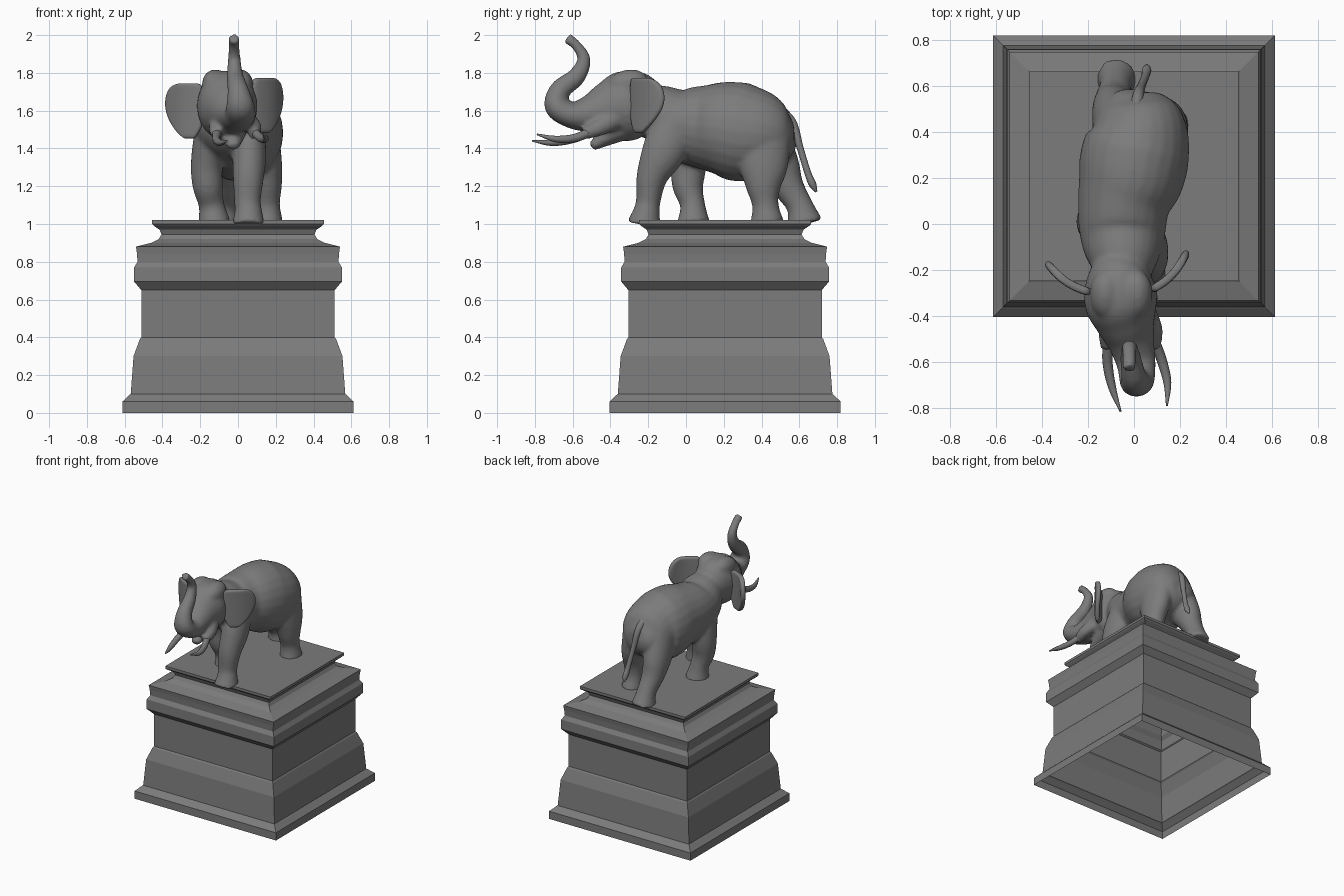
import bpy
import bmesh
import math
from mathutils import Vector

cube = bpy.data.objects.get("Cube")
if cube:
    bpy.data.objects.remove(cube, do_unlink=True)

stone = bpy.data.materials.new("grey_stone")
stone.use_nodes = True
stone.diffuse_color = (0.2, 0.2, 0.2, 1)
bsdf = next(n for n in stone.node_tree.nodes if n.type == "BSDF_PRINCIPLED")
bsdf.inputs["Base Color"].default_value = stone.diffuse_color


def finish(bm, name, smooth=True):
    """Turn a bmesh into a named object in the scene."""
    bmesh.ops.recalc_face_normals(bm, faces=bm.faces)
    for face in bm.faces:
        face.smooth = smooth
    mesh = bpy.data.meshes.new(name)
    bm.to_mesh(mesh)
    bm.free()
    mesh.materials.append(stone)
    obj = bpy.data.objects.new(name, mesh)
    bpy.context.collection.objects.link(obj)
    return obj


def spline(stations, steps):
    """Smooth curve through stations of x, y, z, half width, half depth."""
    pts = [Vector(s) for s in stations]
    pts = [pts[0] * 2 - pts[1]] + pts + [pts[-1] * 2 - pts[-2]]
    out = []
    for a, b, c, d in zip(pts, pts[1:], pts[2:], pts[3:]):
        for i in range(steps):
            t = i / steps
            out.append((b * 2 + (c - a) * t + (a * 2 - b * 5 + c * 4 - d) * t ** 2
                        + (b * 3 - a - c * 3 + d) * t ** 3) / 2)
    return out + [pts[-2]]


def bridge(bm, rings):
    n = len(rings[0])
    for r, s in zip(rings, rings[1:]):
        for k in range(n):
            bm.faces.new((r[k], r[(k + 1) % n], s[(k + 1) % n], s[k]))


def loft(bm, stations, sides=24, steps=5):
    """Closed tube with elliptical sections along a smooth path."""
    path = spline(stations, steps)
    rings = []
    for i, p in enumerate(path):
        tangent = (path[min(i + 1, len(path) - 1)].to_3d()
                   - path[max(i - 1, 0)].to_3d()).normalized()
        side = Vector((1, 0, 0))
        side = (side - tangent * side.dot(tangent)).normalized()
        up = tangent.cross(side)
        ring = []
        for k in range(sides):
            a = math.tau * k / sides
            ring.append(bm.verts.new(p.to_3d() + side * (math.cos(a) * max(p[3], 0.003))
                                     + up * (math.sin(a) * max(p[4], 0.003))))
        rings.append(ring)
    bridge(bm, rings)
    bm.faces.new(rings[0])
    bm.faces.new(rings[-1])


# Pedestal: square moulding profile (half width, height), open underneath
profile = [(.612, 0), (.612, .06), (.575, .095), (.568, .1), (.553, .3), (.52, .39),
           (.512, .4), (.512, .65), (.55, .695), (.55, .77), (.532, .8), (.535, .845),
           (.54, .88), (.46, .9), (.42, .92), (.405, .945), (.415, .97), (.445, .99),
           (.455, 1), (.455, 1.02)]
bm = bmesh.new()
rings = [[bm.verts.new((sx * w, .207 + sy * w, z))
          for sx, sy in ((-1, -1), (1, -1), (1, 1), (-1, 1))] for w, z in profile]
bridge(bm, rings)
bm.faces.new(rings[-1])
finish(bm, "pedestal", smooth=False)

# Elephant masses, fused into one skin
torso = [(-.04, -.24, 1.61, .11, .12), (-.045, -.15, 1.585, .155, .155),
         (-.05, -.05, 1.535, .185, .19), (-.045, .08, 1.515, .2, .22),
         (-.015, .2, 1.505, .23, .25), (.005, .3, 1.485, .235, .262),
         (.02, .4, 1.475, .215, .23), (.005, .5, 1.455, .17, .165),
         (-.005, .56, 1.45, .1, .09), (-.005, .585, 1.45, .03, .03)]
head_and_trunk = [(-.05, -.15, 1.62, .1, .1), (-.06, -.24, 1.635, .145, .17),
                  (-.055, -.34, 1.62, .16, .185), (-.035, -.43, 1.6, .13, .145),
                  (-.01, -.52, 1.58, .1, .1), (.01, -.61, 1.578, .085, .07),
                  (.012, -.685, 1.625, .075, .065), (0, -.665, 1.71, .056, .056),
                  (-.015, -.58, 1.78, .045, .048), (-.02, -.54, 1.87, .034, .036),
                  (-.02, -.58, 1.945, .029, .027), (-.02, -.63, 1.985, .03, .03)]
jaw = [(-.05, -.28, 1.52, .1, .06), (-.035, -.4, 1.47, .075, .05),
       (-.02, -.5, 1.41, .03, .025)]
front_left_leg = [(.05, -.05, 1.54, .08, .12), (.06, -.12, 1.38, .09, .115),
                  (.055, -.18, 1.25, .082, .083), (.05, -.2, 1.12, .07, .065),
                  (.055, -.21, 1.06, .074, .072), (.055, -.222, .995, .088, .092)]
front_right_leg = [(-.14, -.01, 1.5, .09, .13), (-.165, .01, 1.32, .085, .1),
                   (-.16, .01, 1.2, .08, .082), (-.14, .035, 1.1, .068, .066),
                   (-.125, .04, 1, .088, .09)]
hind_left_leg = [(.11, .4, 1.47, .11, .16), (.145, .41, 1.3, .09, .13),
                 (.155, .41, 1.2, .077, .095), (.155, .42, 1.1, .067, .07),
                 (.16, .43, 1, .08, .092)]
hind_right_leg = [(-.07, .4, 1.46, .11, .15), (-.09, .49, 1.3, .092, .115),
                  (-.09, .54, 1.2, .08, .085), (-.08, .6, 1.1, .069, .07),
                  (-.075, .63, 1, .087, .097)]
bm = bmesh.new()
for part in (torso, head_and_trunk, jaw, front_left_leg, front_right_leg,
             hind_left_leg, hind_right_leg):
    loft(bm, part)
for side in (-1, 1):
    # Skull lobe, then the swollen root that holds the tusk
    x = -.055 + side * .065
    loft(bm, [(x, -.2, 1.72, .02, .02), (x, -.26, 1.745, .065, .07),
              (x, -.35, 1.73, .065, .07), (x, -.42, 1.69, .02, .02)])
    x = -.015 + side * .1
    loft(bm, [(x - side * .03, -.38, 1.55, .04, .05), (x, -.46, 1.51, .04, .045),
              (x, -.54, 1.475, .03, .03)])
body = finish(bm, "elephant_body")
remesh = body.modifiers.new("fuse", "REMESH")
remesh.mode = "VOXEL"
remesh.voxel_size = 0.012
remesh.use_smooth_shade = True
relax = body.modifiers.new("relax", "SMOOTH")
relax.factor = 0.5
relax.iterations = 6

# Tusks
tusks = {"right_tusk": [(-.11, -.5, 1.49, .024, .024), (-.115, -.6, 1.45, .022, .022),
                        (-.095, -.71, 1.43, .017, .017), (-.058, -.815, 1.44, .004, .004)],
         "left_tusk": [(.085, -.5, 1.49, .024, .024), (.12, -.59, 1.455, .022, .022),
                       (.145, -.69, 1.45, .017, .017), (.143, -.79, 1.475, .004, .004)]}
for name, path in tusks.items():
    bm = bmesh.new()
    loft(bm, path, sides=12)
    finish(bm, name)

# Tail with a tuft
bm = bmesh.new()
loft(bm, [(.01, .5, 1.6, .03, .03), (.02, .565, 1.53, .024, .024),
          (.035, .605, 1.4, .018, .018), (.05, .645, 1.27, .018, .018),
          (.055, .67, 1.21, .02, .02), (.055, .69, 1.17, .006, .006)], sides=12)
finish(bm, "tail")


def ear(name, root, reach, bow):
    """Bowed flap: rows of height offset, forward share and outer share."""
    root, reach = Vector(root), Vector(reach)
    across = Vector((-reach.y, reach.x, 0)).normalized() * bow
    rows = [(.13, .1, .6), (.11, 0, .86), (.05, 0, 1), (-.02, 0, .98),
            (-.08, 0, .82), (-.13, .1, .62), (-.165, .2, .42)]
    bm = bmesh.new()
    grid = []
    for dz, start, end in rows:
        line = []
        for k in range(6):
            t = start + (end - start) * k / 5
            line.append(bm.verts.new(root + reach * t + across * math.sin(math.pi * t)
                                     + Vector((0, 0, dz))))
        grid.append(line)
    for r, s in zip(grid, grid[1:]):
        for k in range(5):
            bm.faces.new((r[k], r[k + 1], s[k + 1], s[k]))
    obj = finish(bm, name)
    thick = obj.modifiers.new("thickness", "SOLIDIFY")
    thick.thickness = 0.035
    thick.offset = 0
    sub = obj.modifiers.new("round", "SUBSURF")
    sub.levels = sub.render_levels = 2


# Ears, the left one raised by the tilt of the head
ear("left_ear", (.07, -.29, 1.645), (.165, .18, 0), -.025)
ear("right_ear", (-.18, -.3, 1.615), (-.205, .14, 0), .025)
